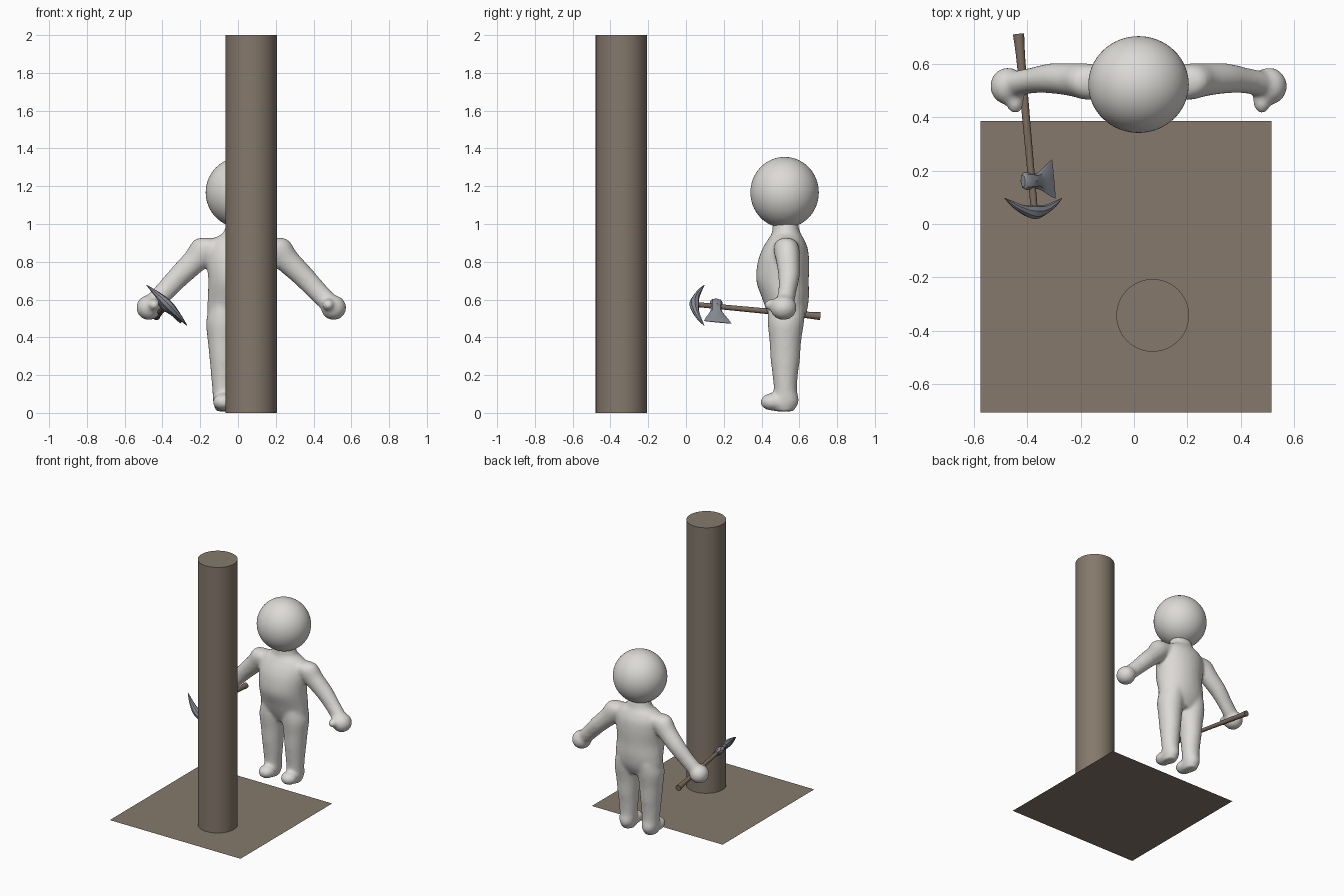
import bpy, bmesh, math
from mathutils import Vector as V

if "Cube" in bpy.data.objects:
    bpy.data.objects.remove(bpy.data.objects["Cube"])

CX = 0.017  # middle of the figure


def material(name, col):
    m = bpy.data.materials.new(name)
    m.diffuse_color = (*col, 1)
    m.use_nodes = True
    m.node_tree.nodes["Principled BSDF"].inputs["Base Color"].default_value = m.diffuse_color
    return m


BROWN = material("bark brown", (0.235, 0.19, 0.148))
WOOD = material("handle brown", (0.2, 0.152, 0.112))
STEEL = material("blue grey steel", (0.235, 0.255, 0.285))
PALE = material("pale grey", (0.72, 0.70, 0.67))


def finish(name, bm, mat, angle=None):
    bmesh.ops.recalc_face_normals(bm, faces=bm.faces[:])
    me = bpy.data.meshes.new(name)
    bm.to_mesh(me)
    bm.free()
    me.materials.append(mat)
    ob = bpy.data.objects.new(name, me)
    bpy.context.collection.objects.link(ob)
    if angle:
        bpy.context.view_layer.objects.active = ob
        bpy.ops.object.select_all(action='DESELECT')
        ob.select_set(True)
        bpy.ops.object.shade_smooth_by_angle(angle=math.radians(angle))
    return ob


def catmull(a, b, c, d, t):
    return 0.5 * (2 * b + (c - a) * t + (2 * a - 5 * b + 4 * c - d) * t * t
                  + (3 * b - 3 * c + d - a) * t ** 3)


def loft(bm, rings, n=32, sub=6):
    """Skin elliptical rings given as (centre, half axis, half axis)."""
    dense = []
    for i in range(len(rings) - 1):
        q = [rings[max(0, min(len(rings) - 1, i + k))] for k in (-1, 0, 1, 2)]
        for s in range(sub):
            dense.append([catmull(*[V(r[j]) for r in q], s / sub) for j in range(3)])
    dense.append([V(v) for v in rings[-1]])
    loops = []
    for c, a, b in dense:
        loops.append([bm.verts.new(c + a * math.cos(2 * math.pi * k / n)
                                   + b * math.sin(2 * math.pi * k / n)) for k in range(n)])
    for l0, l1 in zip(loops, loops[1:]):
        for k in range(n):
            bm.faces.new((l0[k], l0[(k + 1) % n], l1[(k + 1) % n], l1[k]))
    bm.faces.new(loops[0][::-1])
    bm.faces.new(loops[-1])


def ball(bm, c, r, u=32, v=20):
    res = bmesh.ops.create_uvsphere(bm, u_segments=u, v_segments=v, radius=1)
    for vert in res['verts']:
        vert.co = V(c) + V(x * y for x, y in zip(vert.co, r))


# ground sheet
bm = bmesh.new()
bm.faces.new([bm.verts.new(p) for p in
              ((-0.575, -0.705, 0), (0.515, -0.705, 0), (0.515, 0.385, 0), (-0.575, 0.385, 0))])
ground = finish("ground_sheet", bm, BROWN)
if ground.data.polygons[0].normal.z < 0:
    ground.data.flip_normals()

# trunk
bm = bmesh.new()
bmesh.ops.create_cone(bm, cap_ends=True, segments=48, radius1=0.136, radius2=0.136, depth=2)
bmesh.ops.translate(bm, verts=bm.verts[:], vec=(0.07, -0.342, 1))
finish("trunk", bm, BROWN, 40)

# head
bm = bmesh.new()
ball(bm, (CX, 0.522, 1.167), (0.188, 0.181, 0.188), 64, 32)
finish("head", bm, PALE, 60)

# body: overlapping volumes fused into one skin
bm = bmesh.new()
# torso rows: height, half width, front y, back y
torso = [(0.45, 0.12, 0.47, 0.60), (0.52, 0.175, 0.435, 0.635), (0.60, 0.178, 0.405, 0.65),
         (0.70, 0.175, 0.372, 0.65), (0.80, 0.182, 0.38, 0.652), (0.87, 0.178, 0.405, 0.645),
         (0.92, 0.15, 0.435, 0.625), (0.955, 0.095, 0.455, 0.605), (1.02, 0.075, 0.46, 0.59)]
loft(bm, [((CX, (f + b) / 2, z), (w, 0, 0), (0, (b - f) / 2, 0)) for z, w, f, b in torso])

# leg rows: height, offset x, half width, front y, back y
leg = [(0.56, 0.088, 0.08, 0.435, 0.63), (0.48, 0.094, 0.092, 0.432, 0.625),
       (0.38, 0.095, 0.082, 0.442, 0.61), (0.28, 0.094, 0.073, 0.448, 0.603),
       (0.20, 0.093, 0.067, 0.458, 0.592), (0.12, 0.093, 0.06, 0.465, 0.588),
       (0.06, 0.093, 0.056, 0.46, 0.598), (0.008, 0.093, 0.042, 0.47, 0.57)]
# arm rows: offset x, y, height, radius across, radius in y
arm = [(0.10, 0.53, 0.89, 0.05, 0.06), (0.185, 0.532, 0.866, 0.078, 0.068),
       (0.25, 0.54, 0.80, 0.066, 0.062), (0.33, 0.545, 0.722, 0.059, 0.056),
       (0.40, 0.537, 0.648, 0.054, 0.048), (0.45, 0.527, 0.597, 0.052, 0.048),
       (0.49, 0.52, 0.56, 0.045, 0.045)]
for s in (-1, 1):
    loft(bm, [((CX + s * x, (f + b) / 2, z), (w, 0, 0), (0, (b - f) / 2, 0))
              for z, x, w, f, b in leg])
    d = 0.707
    loft(bm, [((CX + s * x, y, z), (s * r * d, 0, r * d), (0, ry, 0)) for x, y, z, r, ry in arm])
    ball(bm, (CX + s * 0.093, 0.455, 0.058), (0.058, 0.062, 0.046))      # toes
    ball(bm, (CX + s * 0.093, 0.50, 0.055), (0.054, 0.08, 0.048))        # instep
    ball(bm, (CX + s * 0.489, 0.516, 0.557), (0.067, 0.07, 0.066))       # hand
    ball(bm, (CX + s * 0.462, 0.462, 0.572), (0.034, 0.05, 0.032))       # thumb
body = finish("body", bm, PALE)
rm = body.modifiers.new("fuse", 'REMESH')
rm.mode = 'VOXEL'
rm.voxel_size = 0.01
rm.use_smooth_shade = True
sm = body.modifiers.new("soften", 'SMOOTH')
sm.factor = 0.5
sm.iterations = 12

# tool frame: U along the handle towards the butt, D across to the edge, N thickness
TIP, BUTT = V((-0.372, 0.04, 0.575)), V((-0.432, 0.71, 0.512))
U = (BUTT - TIP).normalized()
D = V((0.707, 0, -0.707))
D = (D - U * D.dot(U)).normalized()
N = U.cross(D)
L = (BUTT - TIP).length

# handle
bm = bmesh.new()
loft(bm, [(TIP + U * L * t, D * r, N * r) for t, r in
          ((0, 0.013), (0.4, 0.014), (0.8, 0.016), (0.92, 0.018), (1, 0.021))], 16, 3)
finish("tool_handle", bm, WOOD, 40)


def blade(name, rows):
    """Rows across the tool: offset along D, start and end along U, half thickness."""
    bm = bmesh.new()
    loft(bm, [(TIP + D * d + U * (a + b) / 2, U * (b - a) / 2 * k, N * h * k)
              for d, a, b, h in rows for k in (1,)], 8, 3)
    finish(name, bm, STEEL, 35)


# curved pick at the tip of the handle
half = [(0.15, 0.054, 0.058, 0.002), (0.11, 0.022, 0.046, 0.010),
        (0.06, -0.004, 0.032, 0.019), (0.025, -0.018, 0.03, 0.024)]
blade("pick_head", [(-d, a, b, h) for d, a, b, h in half]
      + [(0, -0.022, 0.032, 0.025)] + half[::-1])

# axe blade behind the pick, flaring to its cutting edge
blade("axe_head", [(-0.046, 0.098, 0.146, 0.012), (-0.034, 0.088, 0.155, 0.022),
                   (0, 0.09, 0.152, 0.025), (0.026, 0.092, 0.15, 0.02),
                   (0.055, 0.083, 0.165, 0.012), (0.09, 0.066, 0.188, 0.007),
                   (0.118, 0.056, 0.204, 0.002)])
